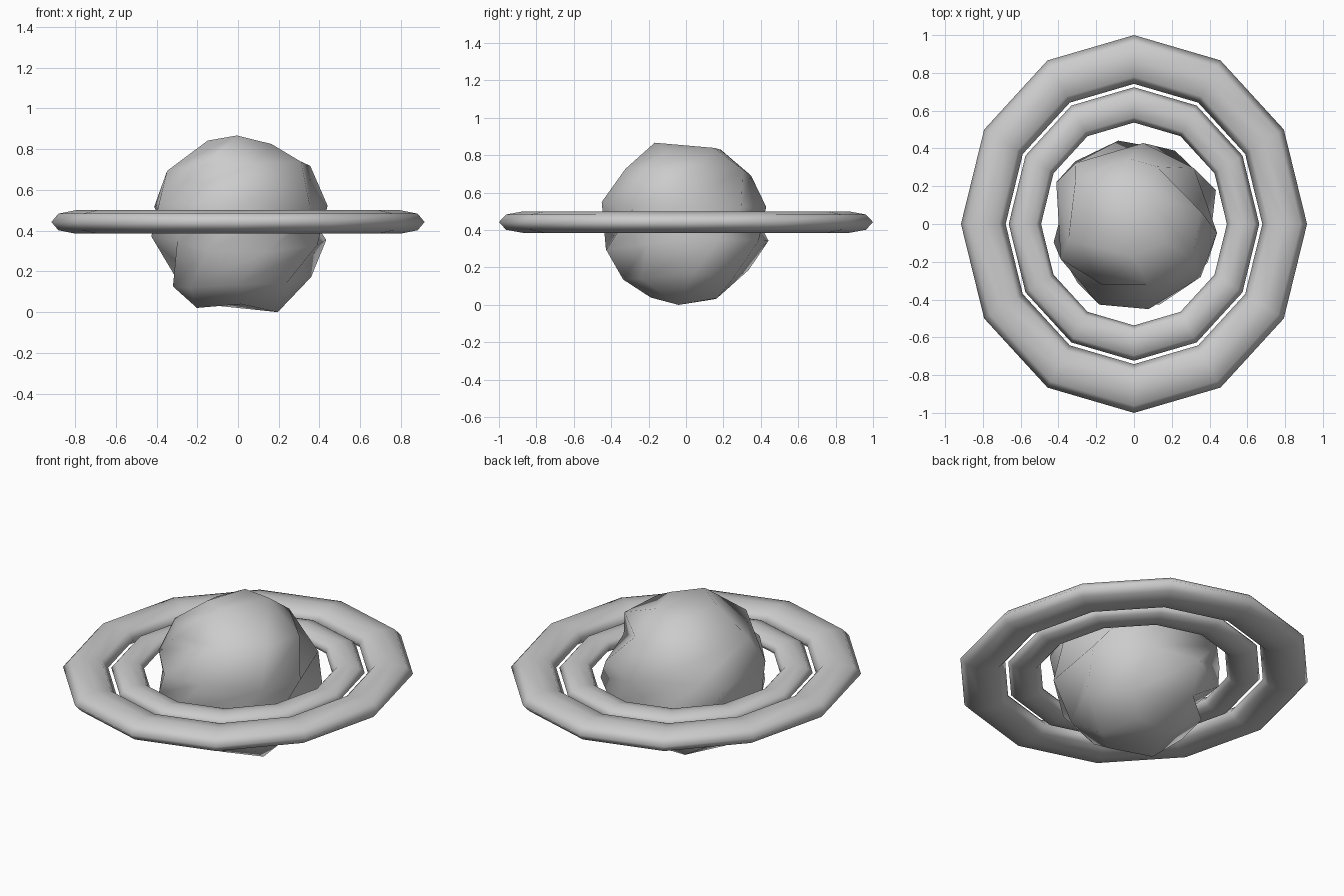
import bpy, bmesh, math, random
from mathutils import Vector

if "Cube" in bpy.data.objects:
    bpy.data.objects.remove(bpy.data.objects["Cube"])

random.seed(11)
grey = bpy.data.materials.new("grey")
grey.diffuse_color = (0.55, 0.55, 0.55, 1)
grey.use_nodes = True
grey.node_tree.nodes["Principled BSDF"].inputs["Base Color"].default_value = grey.diffuse_color


def finish(name, bm):
    bmesh.ops.recalc_face_normals(bm, faces=bm.faces[:])
    for f in bm.faces:
        f.smooth = True
    me = bpy.data.meshes.new(name)
    bm.to_mesh(me)
    bm.free()
    me.materials.append(grey)
    ob = bpy.data.objects.new(name, me)
    bpy.context.collection.objects.link(ob)
    return ob


# Oval rings: 12 sides round, flattened 8-sided section
def ring(name, outer, inner, half_height, squash_x=0.916, z=0.4425, sides=12, section=8):
    bm = bmesh.new()
    mid, half = (outer + inner) / 2, (outer - inner) / 2
    loops = []
    for i in range(sides):
        a = math.tau * i / sides
        loop = []
        for j in range(section):
            b = math.tau * j / section
            r = mid + half * math.cos(b)
            loop.append(bm.verts.new((r * math.cos(a) * squash_x, r * math.sin(a),
                                      z + half_height * math.sin(b))))
        loops.append(loop)
    for i in range(sides):
        p, q = loops[i], loops[(i + 1) % sides]
        for j in range(section):
            k = (j + 1) % section
            bm.faces.new((p[j], q[j], q[k], p[k]))
    return finish(name, bm)


ring("outer_ring", 1.0, 0.742, 0.0575)
ring("inner_ring", 0.724, 0.537, 0.043)

# Planet: coarse ball with staggered rows of points, twisted into spiral ridges
R, TOP, TWIST = 0.47, 0.867, math.radians(185)
bm = bmesh.new()
for row, (lat, count) in enumerate(zip((-65, -39, -13, 13, 39, 65), (5, 8, 9, 9, 8, 5))):
    for i in range(count):
        a = math.tau * (i + 0.5 * (row % 2) + random.uniform(-0.15, 0.15)) / count
        t = math.radians(lat + random.uniform(-5, 5))
        bm.verts.new(R * Vector((math.cos(t) * math.cos(a), math.cos(t) * math.sin(a), math.sin(t))))
bmesh.ops.convex_hull(bm, input=bm.verts[:])
for v in bm.verts:
    v.co *= random.uniform(0.92, 1.015)
low = min(v.co.z for v in bm.verts)
high = max(v.co.z for v in bm.verts)
for v in bm.verts:
    h = (v.co.z - low) / (high - low)
    a = math.atan2(v.co.y, v.co.x) + TWIST * (h - 0.5)
    r = math.hypot(v.co.x, v.co.y)
    v.co = (r * math.cos(a), r * math.sin(a), h * TOP)
finish("planet", bm)
